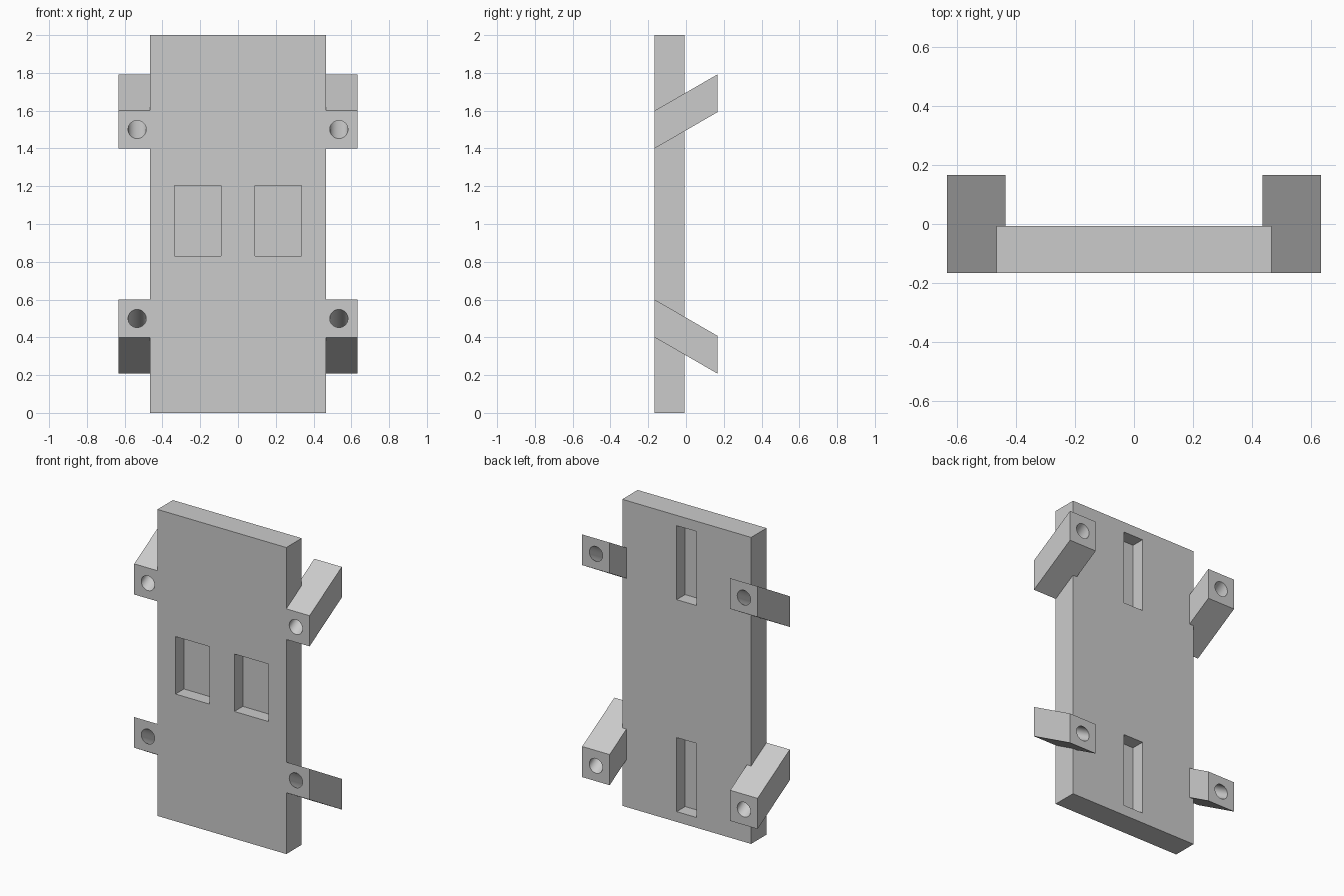
import bpy, bmesh, math
from mathutils import Matrix, Vector

cube = bpy.data.objects.get("Cube")
if cube:
    bpy.data.objects.remove(cube, do_unlink=True)

GREY = (0.6, 0.6, 0.6, 1)
mat = bpy.data.materials.new("plain grey")
mat.diffuse_color = GREY
mat.use_nodes = True
bsdf = next(n for n in mat.node_tree.nodes if n.type == 'BSDF_PRINCIPLED')
bsdf.inputs["Base Color"].default_value = GREY

FRONT, PLATE_BACK, ARM_BACK = -0.166, -0.007, 0.166
SLOPE = math.tan(math.radians(30))
DEPTH = 0.087


def finish(name, bm, slope=0):
    """Shear the mesh upward along y, then make it an object."""
    for v in bm.verts:
        v.co.z += slope * (v.co.y - FRONT)
    bmesh.ops.recalc_face_normals(bm, faces=bm.faces)
    mesh = bpy.data.meshes.new(name)
    bm.to_mesh(mesh)
    bm.free()
    mesh.materials.append(mat)
    obj = bpy.data.objects.new(name, mesh)
    bpy.context.collection.objects.link(obj)
    return obj


def box(name, x, y, z, slope=0):
    bm = bmesh.new()
    bmesh.ops.create_cube(bm, size=1)
    for v in bm.verts:
        v.co = Vector([(a + b) / 2 + c * (b - a) for (a, b), c in zip((x, y, z), v.co)])
    return finish(name, bm, slope)


def rod(name, x, z, radius, slope):
    bm = bmesh.new()
    bmesh.ops.create_cone(bm, cap_ends=True, segments=40, radius1=radius,
                          radius2=radius, depth=0.5,
                          matrix=Matrix.Translation((x, 0, z)) @ Matrix.Rotation(math.pi / 2, 4, 'X'))
    return finish(name, bm, slope)


def cut(obj, cutter):
    cutter.hide_render = True
    mod = obj.modifiers.new("cut", 'BOOLEAN')
    mod.operation = 'DIFFERENCE'
    mod.solver = 'EXACT'
    mod.object = cutter
    bpy.context.view_layer.objects.active = obj
    bpy.ops.object.modifier_apply(modifier=mod.name)
    bpy.data.objects.remove(cutter, do_unlink=True)


# Main plate with two front pockets and two back slots
plate = box("plate", (-0.465, 0.465), (FRONT, PLATE_BACK), (0, 2))
for x in (-0.335, 0.09):
    cut(plate, box("pocket_cutter", (x, x + 0.245), (FRONT - 0.1, FRONT + DEPTH), (0.83, 1.205)))
for z in (0.067, 1.45):
    cut(plate, box("slot_cutter", (-0.072, 0.072), (PLATE_BACK - DEPTH, PLATE_BACK + 0.1), (z, z + 0.483)))

# Slanted arms at the corners, each with a hole along its length
for side, s in (("left", 1), ("right", -1)):
    for level, z, slope in (("upper", 1.5, SLOPE), ("lower", 0.5, -SLOPE)):
        xs = sorted((s * 0.435, s * 0.633))
        arm = box(f"{level}_{side}_arm", xs, (FRONT, ARM_BACK), (z - 0.1, z + 0.1), slope)
        cut(arm, rod("hole_cutter", s * 0.534, z, 0.048, slope))
        bpy.ops.object.select_all(action='DESELECT')
        arm.select_set(True)
        bpy.context.view_layer.objects.active = arm
        bpy.ops.object.shade_smooth_by_angle(angle=math.radians(25))
